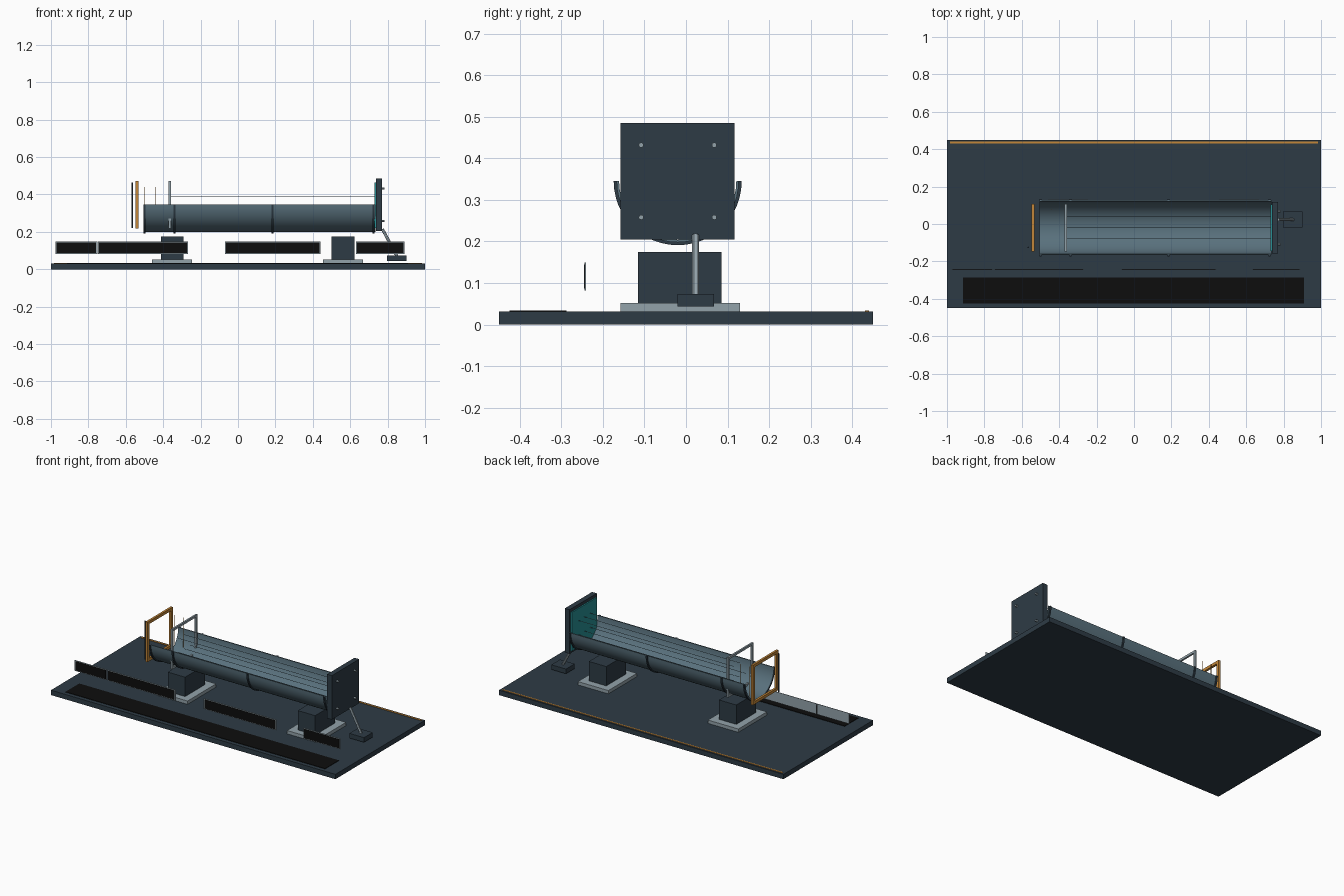
import bpy, bmesh, math
from mathutils import Vector

cube = bpy.data.objects.get("Cube")
if cube:
    bpy.data.objects.remove(cube, do_unlink=True)


def material(name, rgb):
    m = bpy.data.materials.new(name)
    m.use_nodes = True
    color = (*rgb, 1)
    m.diffuse_color = color
    m.node_tree.nodes["Principled BSDF"].inputs["Base Color"].default_value = color
    return m


DARK = material("dark slate", (0.027, 0.044, 0.06))
STEEL = material("blue steel", (0.1, 0.165, 0.205))
PALE = material("pale grey", (0.29, 0.36, 0.40))
AMBER = material("amber", (0.55, 0.24, 0.04))
TEAL = material("teal", (0.02, 0.28, 0.30))
BLACK = material("black", (0.004, 0.004, 0.004))

AXIS_Y, AXIS_Z = -0.02, 0.345   # centre line of the trough


def finish(name, bm, mat, smooth=False):
    bmesh.ops.recalc_face_normals(bm, faces=bm.faces)
    mesh = bpy.data.meshes.new(name)
    bm.to_mesh(mesh)
    bm.free()
    mesh.materials.append(mat)
    ob = bpy.data.objects.new(name, mesh)
    bpy.context.collection.objects.link(ob)
    if smooth:
        bpy.ops.object.select_all(action='DESELECT')
        ob.select_set(True)
        bpy.context.view_layer.objects.active = ob
        bpy.ops.object.shade_smooth_by_angle(angle=math.radians(30))
    return ob


def add_box(bm, x, y, z):
    """Box from (low, high) pairs on each axis."""
    verts = bmesh.ops.create_cube(bm, size=1)["verts"]
    for v in verts:
        v.co = [(a + b) / 2 + c * (b - a) for (a, b), c in zip((x, y, z), v.co)]


def box(name, x, y, z, mat):
    bm = bmesh.new()
    add_box(bm, x, y, z)
    return finish(name, bm, mat)


def rod(name, start, end, radius, mat, sides=12):
    a, b = Vector(start), Vector(end)
    bm = bmesh.new()
    bmesh.ops.create_cone(bm, cap_ends=True, segments=sides, radius1=radius,
                          radius2=radius, depth=(b - a).length)
    turn = (b - a).to_track_quat('Z', 'Y')
    for v in bm.verts:
        v.co = turn @ v.co + (a + b) / 2
    return finish(name, bm, mat, True)


def half_pipe(name, x0, x1, inner, outer, mat, steps=24):
    """Lower half of a tube lying along x."""
    bm = bmesh.new()
    profile = []
    for radius, order in ((outer, range(steps + 1)), (inner, range(steps, -1, -1))):
        for i in order:
            a = math.pi + math.pi * i / steps
            profile.append((AXIS_Y + radius * math.cos(a), AXIS_Z + radius * math.sin(a)))
    near, far = [[bm.verts.new((x, *p)) for p in profile] for x in (x0, x1)]
    n, last = len(profile), len(profile) - 1
    for i in range(n):
        j = (i + 1) % n
        bm.faces.new((near[i], near[j], far[j], far[i]))
    for ring in (near, far):
        for i in range(steps):
            bm.faces.new((ring[i], ring[i + 1], ring[last - i - 1], ring[last - i]))
    return finish(name, bm, mat, True)


def square_frame(name, x, depth, half, bar, mat):
    """Open square frame standing across the trough."""
    bm = bmesh.new()
    xs = (x - depth / 2, x + depth / 2)
    for s in (-1, 1):
        edge = sorted((s * half, s * (half - bar)))
        add_box(bm, xs, [AXIS_Y + e for e in edge], (AXIS_Z - half, AXIS_Z + half))
        add_box(bm, xs, (AXIS_Y - half + bar, AXIS_Y + half - bar), [AXIS_Z + e for e in edge])
    return finish(name, bm, mat)


# Base board with its inlays
box("base_board", (-1, 1), (-0.45, 0.45), (0, 0.031), DARK)
box("rear_trim_strip", (-0.985, 0.985), (0.431, 0.44), (0.031, 0.034), AMBER)
box("front_inlay", (-0.915, 0.91), (-0.425, -0.287), (0.031, 0.034), BLACK)

# Pedestals under the trough
for label, x in (("right", -0.352), ("left", 0.562)):
    box(label + "_foot_plate", (x - 0.107, x + 0.107), (-0.157, 0.13), (0.031, 0.052), PALE)
    box(label + "_pedestal", (x - 0.061, x + 0.061), (-0.115, 0.085), (0.052, 0.175), DARK)

# Trough with stiffening ribs
half_pipe("trough", -0.505, 0.735, 0.141, 0.147, STEEL)
for i, x in enumerate((-0.5, -0.34, 0.185, 0.725)):
    half_pipe(f"trough_rib_{i + 1}", x - 0.005, x + 0.005, 0.144, 0.154, DARK)

# End plate, inner lining and bolts
box("end_plate", (0.737, 0.77), (AXIS_Y - 0.137, AXIS_Y + 0.137), (0.205, 0.485), DARK)
box("end_lining", (0.729, 0.737), (AXIS_Y - 0.125, AXIS_Y + 0.125), (0.22, 0.465), TEAL)
for i, sy in enumerate((-1, 1)):
    for j, sz in enumerate((-1, 1)):
        y, z = AXIS_Y + sy * 0.088, AXIS_Z + sz * 0.087
        rod(f"bolt_{i}_{j}", (0.765, y, z), (0.784, y, z), 0.006, PALE)

# Brace and its anchor block
rod("brace", (0.772, 0.023, 0.215), (0.85, 0.023, 0.07), 0.008, PALE)
box("brace_anchor", (0.797, 0.9), (-0.02, 0.067), (0.043, 0.073), DARK)

# Frames at the open end
square_frame("mouth_frame", -0.54, 0.014, 0.127, 0.018, AMBER)
square_frame("inner_frame", -0.365, 0.011, 0.127, 0.014, PALE)
rod("mouth_rod", (-0.565, -0.125, 0.22), (-0.565, -0.125, 0.463), 0.004, DARK)

# Fine wires along the trough and upright probes
for i, y in enumerate((-0.08, AXIS_Y, 0.04)):
    for j, z in enumerate((0.30, 0.39)):
        rod(f"wire_{i}_{j}", (-0.365, y, z), (0.73, y, z), 0.0015, STEEL, 6)
for i, x in enumerate((-0.5, -0.44)):
    rod(f"probe_{i + 1}", (x, 0.08, 0.25), (x, 0.08, 0.44), 0.0015, AMBER, 6)

# Floating row of front panels: pale backing with black faces
for i, (x0, x1) in enumerate(((-0.977, -0.752), (-0.748, -0.268), (-0.07, 0.441), (0.63, 0.89))):
    box(f"panel_{i + 1}", (x0, x1), (-0.244, -0.241), (0.082, 0.149), PALE)
    box(f"panel_face_{i + 1}", (x0 + 0.006, x1 - 0.006), (-0.246, -0.244), (0.087, 0.144), BLACK)
